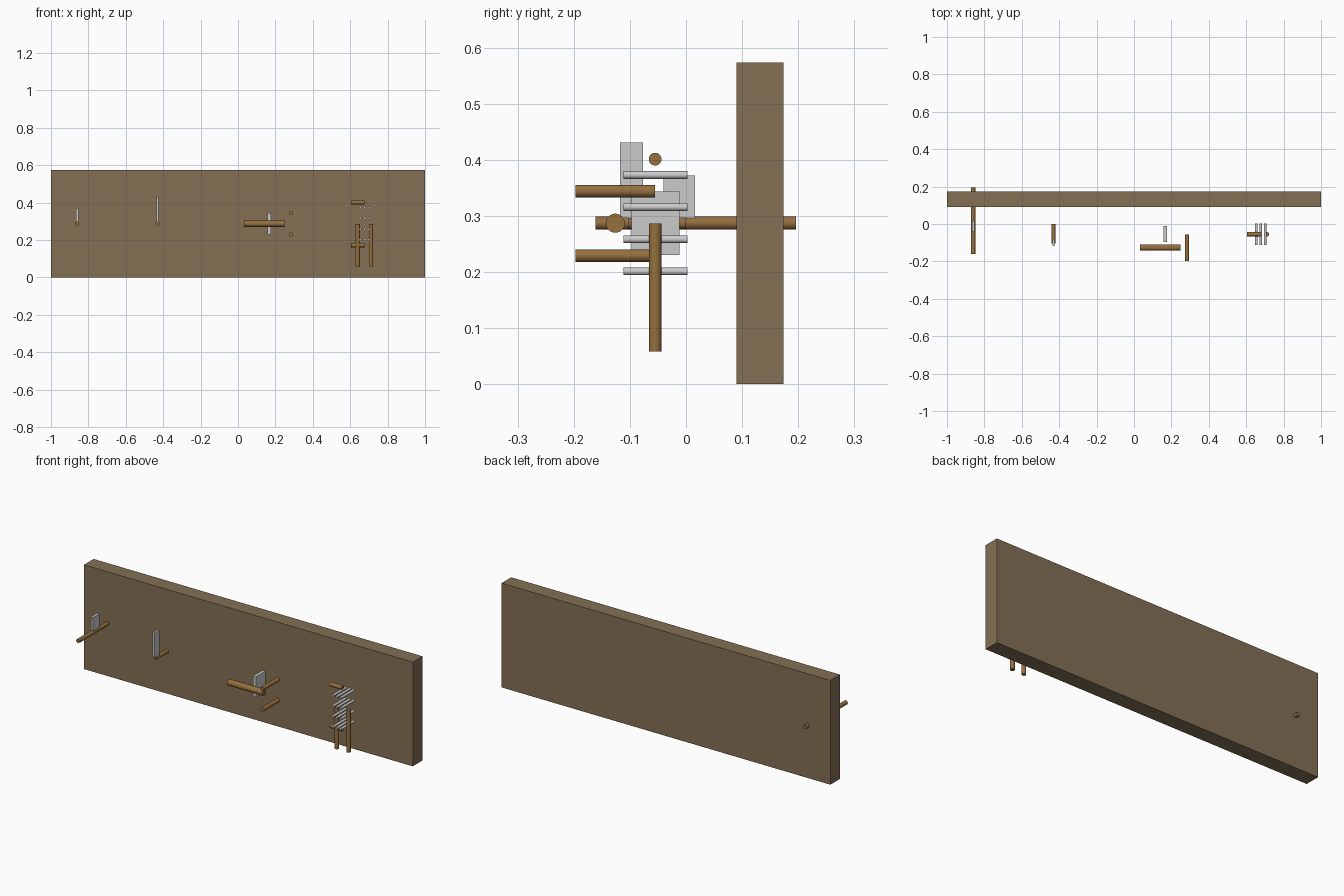
import bpy
from math import pi, radians

if "Cube" in bpy.data.objects:
    bpy.data.objects.remove(bpy.data.objects["Cube"])


def material(name, color):
    m = bpy.data.materials.new(name)
    m.diffuse_color = color
    m.use_nodes = True
    m.node_tree.nodes["Principled BSDF"].inputs["Base Color"].default_value = m.diffuse_color
    return m


board_wood = material("board_wood", (0.23, 0.16, 0.09, 1))
rod_wood = material("rod_wood", (0.30, 0.16, 0.05, 1))


def box(name, x, y, z, mat=None):
    """Box from (min, max) ranges."""
    bpy.ops.mesh.primitive_cube_add(size=1, location=[sum(r) / 2 for r in (x, y, z)])
    ob = bpy.context.object
    ob.name = name
    ob.scale = [r[1] - r[0] for r in (x, y, z)]
    bpy.ops.object.transform_apply(location=False, rotation=False, scale=True)
    if mat:
        ob.data.materials.append(mat)


def rod(name, axis, span, cross, radius, mat=None):
    """Cylinder along an axis; cross holds the two other coordinates."""
    loc = list(cross)
    loc.insert("xyz".index(axis), sum(span) / 2)
    rot = {"x": (0, pi / 2, 0), "y": (pi / 2, 0, 0), "z": (0, 0, 0)}[axis]
    bpy.ops.mesh.primitive_cylinder_add(vertices=32, radius=radius,
                                        depth=span[1] - span[0], location=loc, rotation=rot)
    ob = bpy.context.object
    ob.name = name
    bpy.ops.object.shade_smooth_by_angle(angle=radians(40))
    if mat:
        ob.data.materials.append(mat)


Z = 0.287  # shared centre height

# Backing board
box("board", (-1, 1), (0.09, 0.174), (0, 0.573), board_wood)

# Long peg through the board, with its plate
rod("through_peg", "y", (-0.161, 0.196), (-0.86, Z), 0.0115, rod_wood)
box("through_peg_plate", (-0.867, -0.853), (-0.04, 0.016), (0.296, 0.372))

# Short peg with upright plate
rod("short_peg", "y", (-0.103, 0.0), (-0.43, Z), 0.0105, rod_wood)
box("short_peg_plate", (-0.436, -0.424), (-0.118, -0.077), (0.296, 0.431))

# Crossbar, middle plate and paired pegs
rod("crossbar", "x", (0.033, 0.248), (-0.126, Z), 0.017, rod_wood)
box("middle_plate", (0.159, 0.176), (-0.097, -0.012), (0.23, 0.343))
for i, z in enumerate((0.229, 0.344)):
    rod(f"paired_peg_{i}", "y", (-0.197, -0.055), (0.284, z), 0.0112, rod_wood)

# Frame of horizontal and upright rods
for i, z in enumerate((0.172, 0.401)):
    rod(f"frame_rail_{i}", "x", (0.603, 0.675), (-0.055, z), 0.0113, rod_wood)
for i, x in enumerate((0.64, 0.711)):
    rod(f"frame_upright_{i}", "z", (0.058, 0.286), (x, -0.055), 0.0113, rod_wood)

# Grid of thin metal pins
for i in range(3):
    for j in range(4):
        rod(f"pin_{i}_{j}", "y", (-0.111, 0.003),
            (0.654 + 0.0235 * i, 0.201 + 0.0573 * j), 0.0068)
